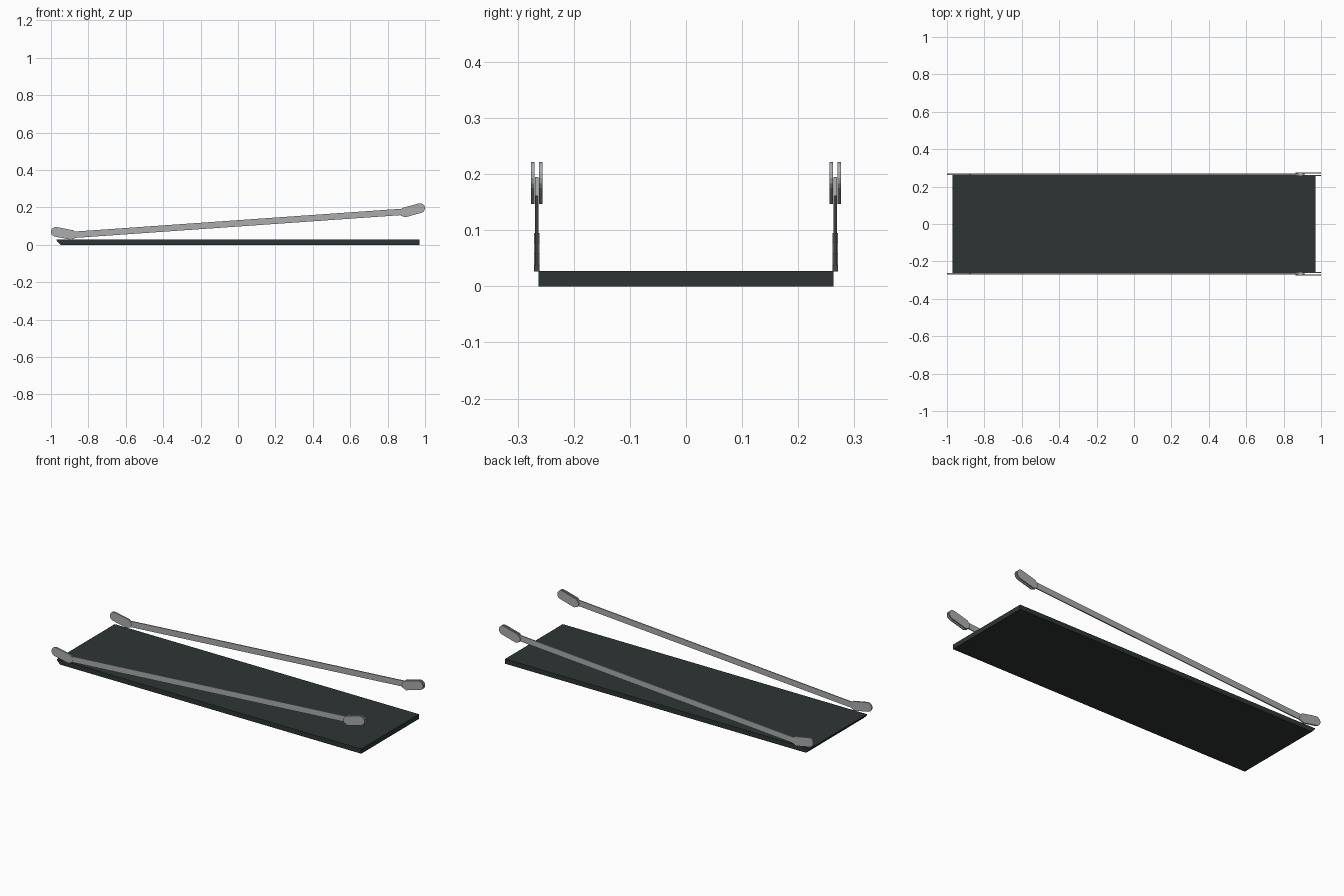
import bpy, bmesh, math
from mathutils import Vector

cube = bpy.data.objects.get("Cube")
if cube:
    bpy.data.objects.remove(cube, do_unlink=True)


def material(name, rgb):
    m = bpy.data.materials.new(name)
    m.use_nodes = True
    m.diffuse_color = (*rgb, 1)
    bsdf = next(n for n in m.node_tree.nodes if n.type == 'BSDF_PRINCIPLED')
    bsdf.inputs["Base Color"].default_value = (*rgb, 1)
    return m


panel_mat = material("dark green grey", (0.026, 0.036, 0.034))
metal_mat = material("light grey metal", (0.40, 0.415, 0.43))


def plate(name, outline, y, thickness, mat):
    """Extrude an (x, z) outline along y, centred on the given y."""
    bm = bmesh.new()
    face = bm.faces.new([bm.verts.new((x, y - thickness / 2, z)) for x, z in outline])
    ext = bmesh.ops.extrude_face_region(bm, geom=[face])
    verts = [g for g in ext["geom"] if isinstance(g, bmesh.types.BMVert)]
    bmesh.ops.translate(bm, verts=verts, vec=(0, thickness, 0))
    bmesh.ops.recalc_face_normals(bm, faces=bm.faces)
    mesh = bpy.data.meshes.new(name)
    bm.to_mesh(mesh)
    bm.free()
    mesh.materials.append(mat)
    obj = bpy.data.objects.new(name, mesh)
    bpy.context.collection.objects.link(obj)
    return obj


def bracket_outline(pivot, inner, r, steps=8):
    """Lug: rounded around the pivot, with chamfered corners at the inner end."""
    p, q = Vector(pivot), Vector(inner)
    d = (q - p).normalized()
    n = Vector((-d.y, d.x))
    pts = [p + r * (n * math.cos(a) - d * math.sin(a))
           for a in (math.pi * i / steps for i in range(steps + 1))]
    pts += [q - n * r, q + d * r * 0.8 - n * r * 0.4,
            q + d * r * 0.8 + n * r * 0.4, q + n * r]
    return pts


def bar_outline(a, b, half):
    a, b = Vector(a), Vector(b)
    d = (b - a).normalized()
    n = Vector((-d.y, d.x)) * half
    return [a - n, b - n, b + n, a + n]


# Flat panel with one slanted end
plate("panel", [(-0.95, 0), (0.97, 0), (0.97, 0.027), (-0.97, 0.027), (-0.968, 0.018)],
      0, 0.526, panel_mat)

# Side arms: a slanted bar, a solid lower lug and a forked upper end
lower = bracket_outline((-0.974, 0.069), (-0.885, 0.052), 0.026)
upper = bracket_outline((0.974, 0.196), (0.886, 0.172), 0.026)
bar = bar_outline((-0.91, 0.051), (0.91, 0.178), 0.017)

for side, s in (("left_back", 1), ("right_front", -1)):
    y = 0.266 * s
    plate(f"{side}_bar", bar, y, 0.006, metal_mat)
    plate(f"{side}_lower_lug", lower, y, 0.009, metal_mat)
    for part, off in (("outer", 0.0073), ("inner", -0.0073)):
        plate(f"{side}_{part}_fork_plate", upper, y + off * s, 0.006, metal_mat)
